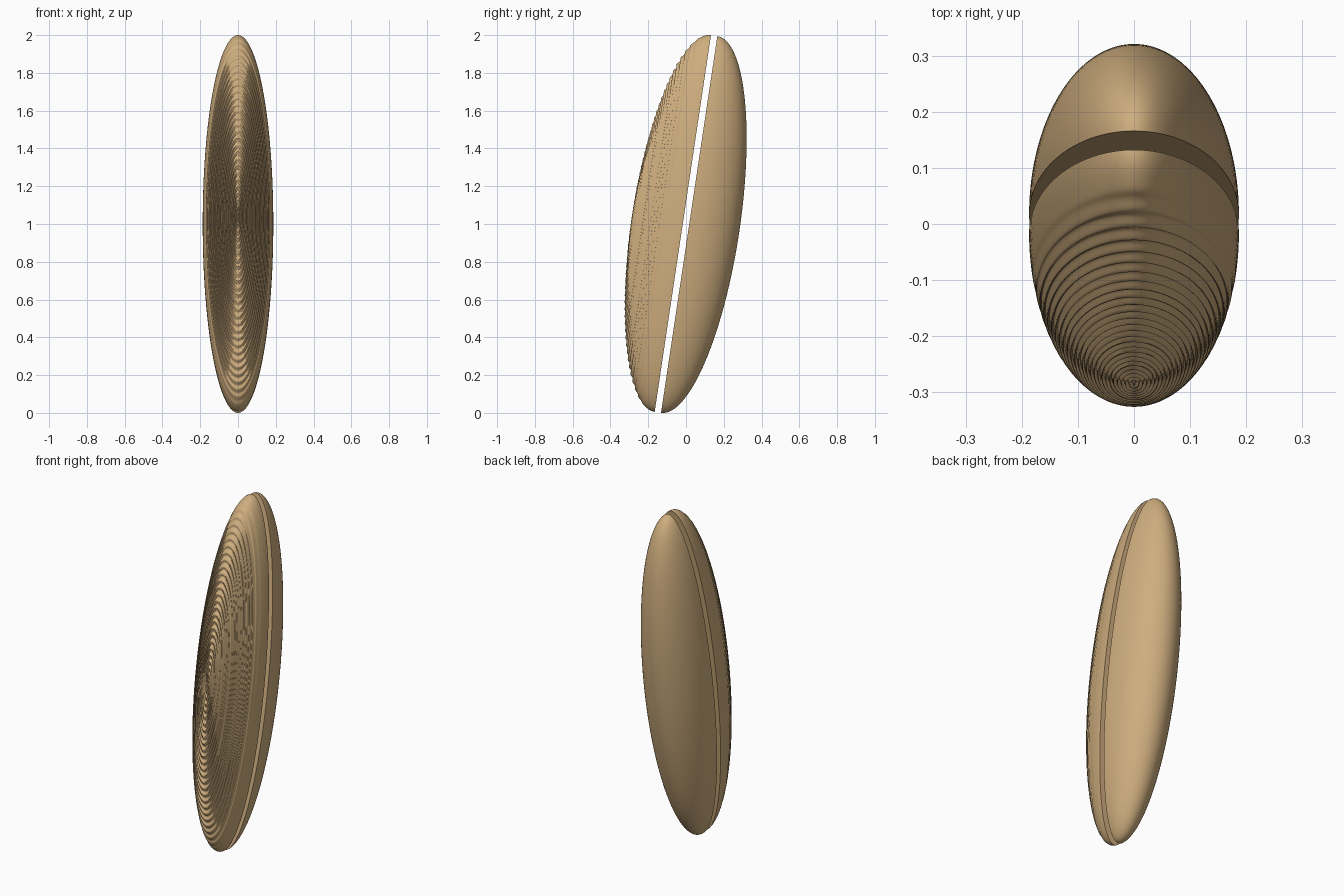
import bpy, bmesh, math
from mathutils import Matrix

if "Cube" in bpy.data.objects:
    bpy.data.objects.remove(bpy.data.objects["Cube"])

TILT = math.radians(-8.5)
HALF_W, HALF_H, DEPTH = 0.187, 1.008, 0.268
HALF_GAP = 0.017
SEGS = 128

wood = bpy.data.materials.new("warm_brown")
wood.diffuse_color = (0.62, 0.42, 0.21, 1)
wood.use_nodes = True
wood.node_tree.nodes["Principled BSDF"].inputs["Base Color"].default_value = wood.diffuse_color


def half_shell(name, side, steps, ridges=0, height=0.0):
    """Half ellipsoid with a flat inner face; side -1 faces front, +1 back."""
    bm = bmesh.new()
    apex = bm.verts.new((0, side * (HALF_GAP + DEPTH), 0))
    rings = []
    for i in range(1, steps + 1):
        t = math.pi / 2 * i / steps
        r = math.sin(t)
        # concentric growth ridges, fading out at the rim
        ripple = height * math.sin(2 * math.pi * ridges * r) * (1 - r ** 10)
        y = side * (HALF_GAP + max(0, DEPTH * math.cos(t) + ripple))
        ring = []
        for k in range(SEGS):
            a = 2 * math.pi * k / SEGS
            ring.append(bm.verts.new((HALF_W * r * math.cos(a), y,
                                      HALF_H * r * math.sin(a))))
        rings.append(ring)
    for k in range(SEGS):
        j = (k + 1) % SEGS
        bm.faces.new((apex, rings[0][k], rings[0][j]))
        for a, b in zip(rings, rings[1:]):
            bm.faces.new((a[k], b[k], b[j], a[j]))
    bm.faces.new(rings[-1])
    bmesh.ops.recalc_face_normals(bm, faces=bm.faces)
    # lean the shell back and lift it onto the ground
    bm.transform(Matrix.Translation((0, 0, 1)) @ Matrix.Rotation(TILT, 4, 'X'))
    mesh = bpy.data.meshes.new(name)
    bm.to_mesh(mesh)
    bm.free()
    mesh.materials.append(wood)
    obj = bpy.data.objects.new(name, mesh)
    bpy.context.collection.objects.link(obj)
    bpy.ops.object.select_all(action='DESELECT')
    obj.select_set(True)
    bpy.context.view_layer.objects.active = obj
    bpy.ops.object.shade_smooth_by_angle(angle=math.radians(40))
    return obj


# Ridged front shell and smooth back shell, separated by a narrow gap
half_shell("front_ridged_shell", -1, 260, ridges=27, height=0.005)
half_shell("back_smooth_shell", 1, 48)
